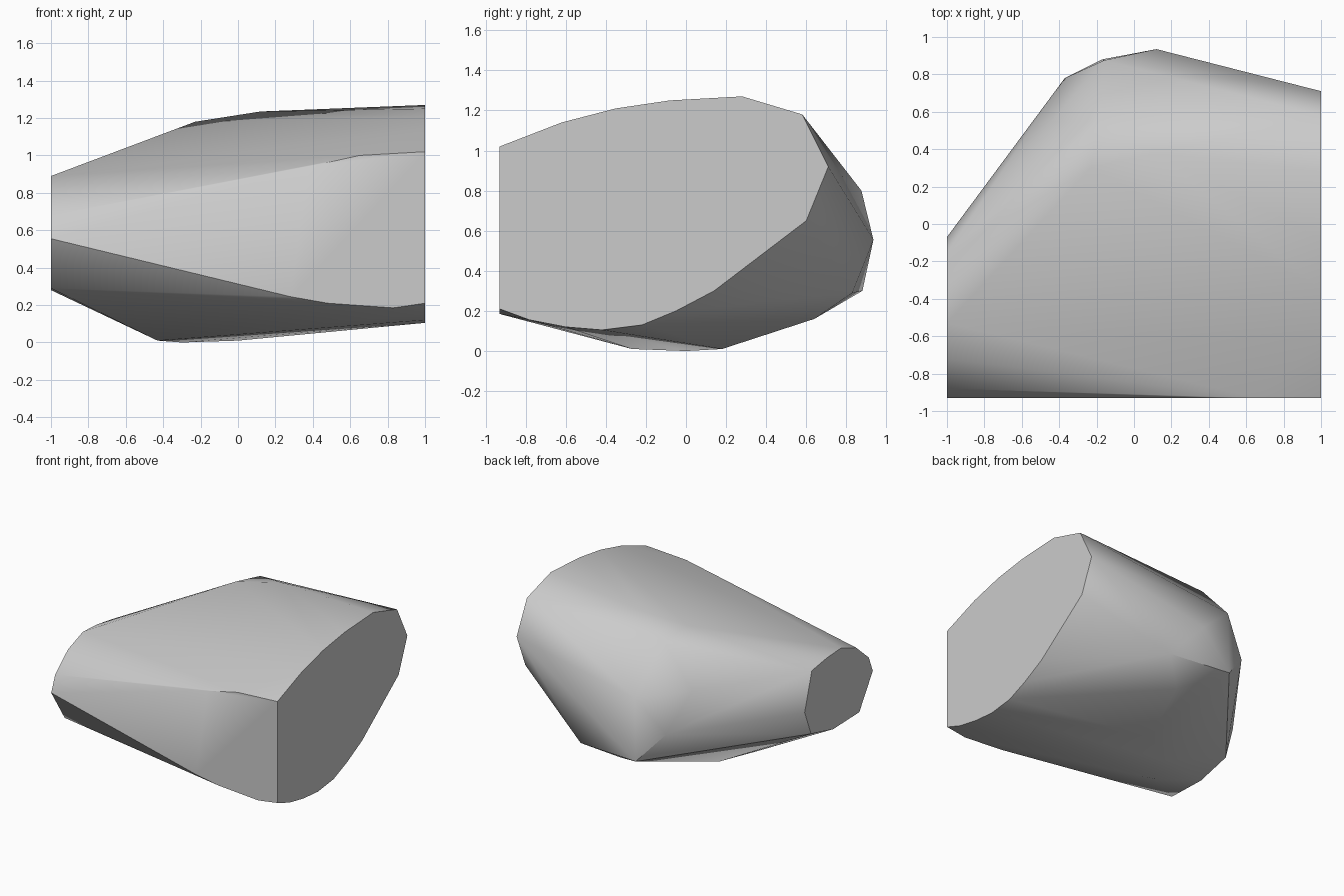
import bpy
import bmesh
import math
from mathutils import Vector

# Remove the default object only
default_cube = bpy.data.objects.get("Cube")
if default_cube:
    bpy.data.objects.remove(default_cube, do_unlink=True)


def make_material(name, colour):
    material = bpy.data.materials.new(name)
    material.use_nodes = True
    material.diffuse_color = colour
    shader = next(node for node in material.node_tree.nodes if node.type == 'BSDF_PRINCIPLED')
    shader.inputs["Base Color"].default_value = colour
    shader.inputs["Roughness"].default_value = 0.8
    return material


def side_profile(x, outline):
    """Place a (y, z) outline on a cut end."""
    return [Vector((x, y, z)) for y, z in outline]


def front_profile(y, outline):
    """Place an (x, z) outline on the flat front."""
    return [Vector((x, y, z)) for x, z in outline]


# Broad flat end, outline runs over the top and back along the belly
broad_end = side_profile(1, [
    (-.93, 1.02), (-.62, 1.14), (-.35, 1.21), (-.08, 1.25), (.28, 1.27),
    (.58, 1.18), (.71, .92), (.6, .65), (.14, .3), (-.05, .2),
    (-.22, .13), (-.42, .105), (-.6, .12), (-.78, .155), (-.93, .21)])

# Narrow flat end
narrow_end = side_profile(-1, [
    (-.16, .85), (-.35, .88), (-.53, .89), (-.72, .82), (-.88, .68),
    (-.93, .555), (-.76, .29), (-.43, .28), (-.15, .35), (-.07, .55)])

# Flat front panel between the ends
front_panel = front_profile(-.93, [
    (.65, 1), (.38, .94), (.28, .245), (.48, .21), (.83, .185)])

# Rounded knuckle: crown, back and belly
crown = [(-.23, .3, 1.18), (-.19, .55, 1.14), (.12, .38, 1.235)]
back = [(-.44, .55, .81), (-.16, .875, .8), (-.37, .78, .53),
        (.12, .935, .555), (-.17, .88, .3), (.35, .83, .29)]
belly = [(.13, .64, .16), (0, .18, .01), (-.3, 0, 0), (-.43, -.27, .01)]
knuckle = [Vector(point) for point in crown + back + belly]

# Wrap all the profiles in one convex skin
bm = bmesh.new()
for point in broad_end + narrow_end + front_panel + knuckle:
    bm.verts.new(point)
hull = bmesh.ops.convex_hull(bm, input=bm.verts[:])
unused = [v for v in bm.verts if not v.link_faces]
bmesh.ops.delete(bm, geom=unused, context='VERTS')

# Merge the triangles of the flat ends and front panel
bmesh.ops.dissolve_limit(bm, angle_limit=math.radians(1),
                         verts=bm.verts[:], edges=bm.edges[:])
bmesh.ops.recalc_face_normals(bm, faces=bm.faces[:])

mesh = bpy.data.meshes.new("rounded_chunk")
bm.to_mesh(mesh)
bm.free()
mesh.materials.append(make_material("plain grey", (.6, .6, .6, 1)))
chunk = bpy.data.objects.new("rounded_chunk", mesh)
bpy.context.collection.objects.link(chunk)

# Soft shading on the rounded skin, crisp cut ends
bpy.ops.object.select_all(action='DESELECT')
chunk.select_set(True)
bpy.context.view_layer.objects.active = chunk
bpy.ops.object.shade_smooth_by_angle(angle=math.radians(30))
